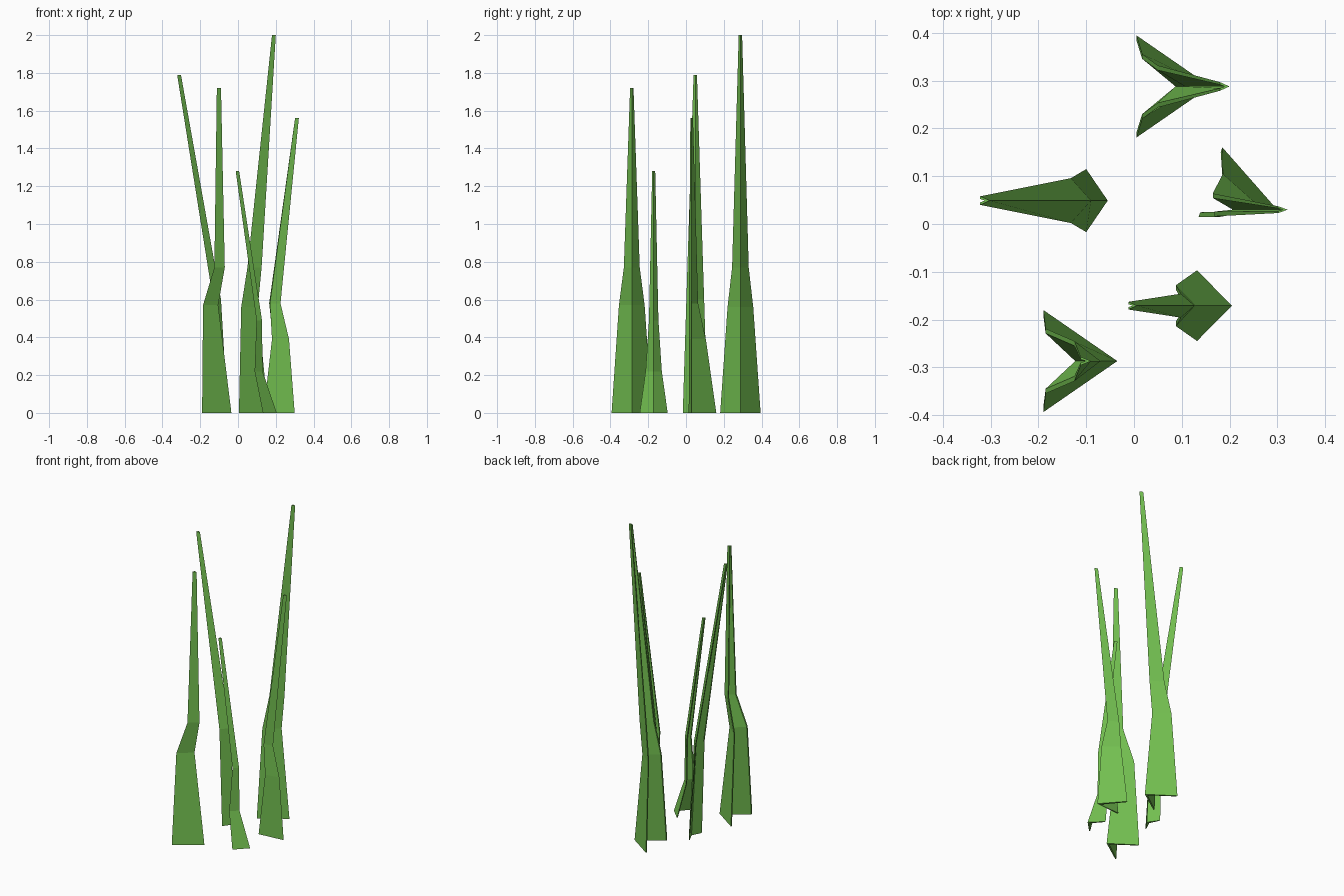
import bpy, bmesh

if "Cube" in bpy.data.objects:
    bpy.data.objects.remove(bpy.data.objects["Cube"])

# shared leaf colour
green = bpy.data.materials.new("leaf_green")
green.diffuse_color = (0.17, 0.52, 0.08, 1)
green.use_nodes = True
green.node_tree.nodes["Principled BSDF"].inputs["Base Color"].default_value = green.diffuse_color


def blade(name, y, rows):
    """Thin folded leaf, ridge toward +x.
    Row: z, ridge x, edge x, half width, edge skew in x, edge shift in y."""
    bm = bmesh.new()
    rings = []
    for row in rows:
        z, xs, xe, half, dx, dy = (tuple(row) + (0, 0))[:6]
        t = min(0.010, half * 0.6)                # wall thickness at the edges
        r = min(0.018, (xs - xe) * 0.5)           # wall thickness at the ridge
        k = 1 - t / half
        ring = [(xe - dx, y + dy - half), (xs, y), (xe + dx, y + dy + half),
                (xe + dx * k, y + dy + half * k), (xs - r, y),
                (xe - dx * k, y + dy - half * k)]
        rings.append([bm.verts.new((px, py, z)) for px, py in ring])
    for a, b in zip(rings, rings[1:]):
        for i in range(6):
            j = (i + 1) % 6
            bm.faces.new((a[i], a[j], b[j], b[i]))
    # end caps, one quad for each wing
    for ring in (rings[0], rings[-1]):
        bm.faces.new((ring[0], ring[1], ring[4], ring[5]))
        bm.faces.new((ring[1], ring[2], ring[3], ring[4]))
    bmesh.ops.recalc_face_normals(bm, faces=bm.faces)
    me = bpy.data.meshes.new(name)
    bm.to_mesh(me)
    bm.free()
    me.materials.append(green)
    bpy.context.collection.objects.link(bpy.data.objects.new(name, me))


# tall blade at the back
blade("grass_blade_back", 0.288, [
    (0, 0.16, 0.005, 0.107), (0.56, 0.105, 0.017, 0.068),
    (0.77, 0.125, 0.05, 0.044), (2.0, 0.20, 0.18, 0.009)])
# upright blade at the front left
blade("grass_blade_front_left", -0.287, [
    (0, -0.035, -0.19, 0.107), (0.57, -0.105, -0.185, 0.068),
    (0.77, -0.07, -0.125, 0.042), (1.72, -0.09, -0.112, 0.009)])
# blade leaning left
blade("grass_blade_left", 0.049, [
    (0, -0.055, -0.10, 0.066), (0.60, -0.09, -0.132, 0.047),
    (1.79, -0.302, -0.322, 0.009)])
# small blade leaning left at the front
blade("grass_blade_front_right", -0.171, [
    (0, 0.205, 0.132, 0.074), (0.22, 0.13, 0.088, 0.043),
    (0.49, 0.127, 0.098, 0.025), (1.28, 0.006, -0.012, 0.008)])
# turned blade leaning right
blade("grass_blade_right", 0.03, [
    (0, 0.30, 0.16, 0.073, 0.025, 0.0575), (0.39, 0.27, 0.183, 0.045, 0.003, 0.03),
    (0.58, 0.225, 0.167, 0.024, -0.002, 0.01), (1.56, 0.322, 0.302, 0.007)])
